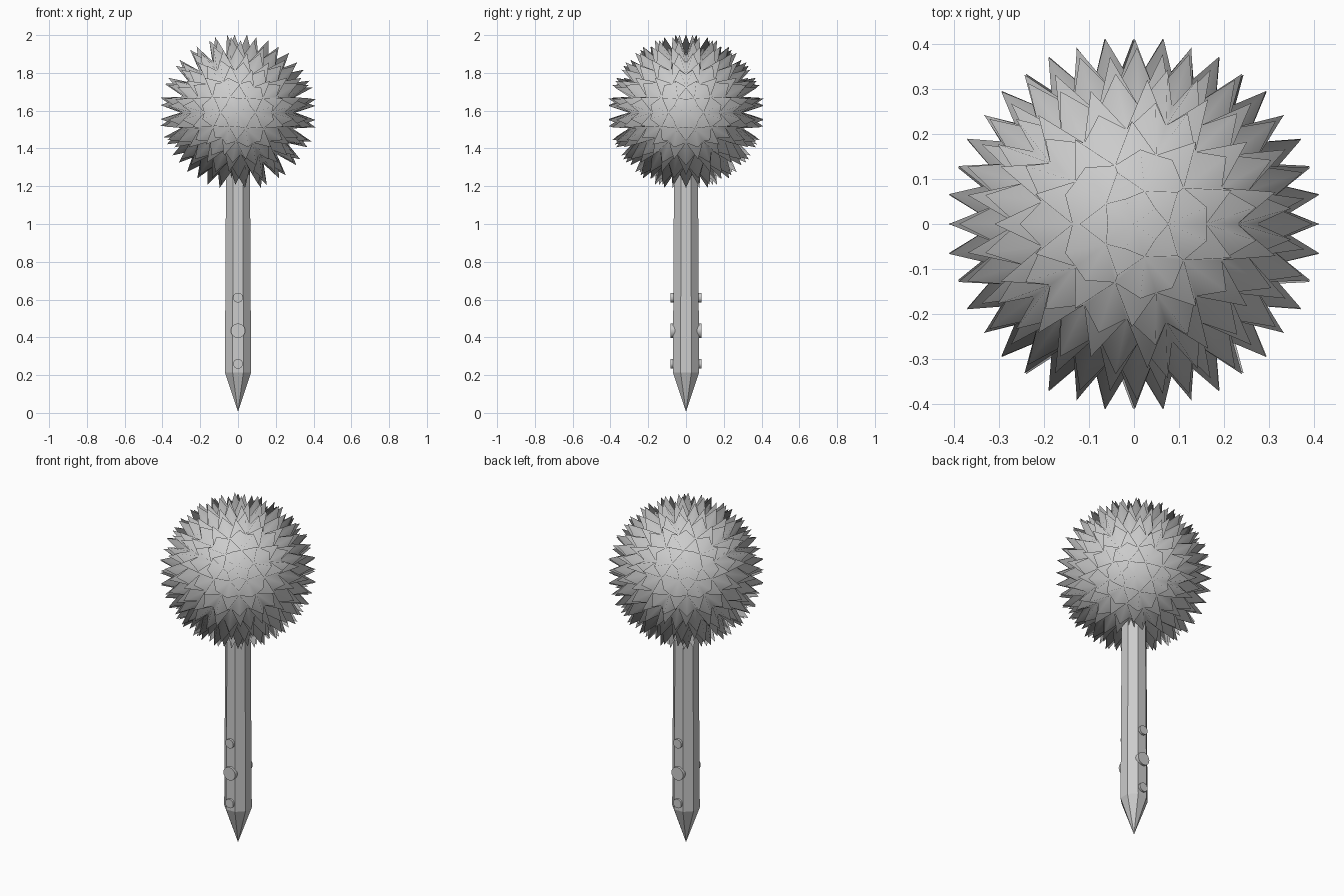
import bpy, bmesh
from math import pi
from mathutils import Matrix, Vector

cube = bpy.data.objects.get("Cube")
if cube:
    bpy.data.objects.remove(cube, do_unlink=True)


def make_material(name, color):
    mat = bpy.data.materials.new(name)
    mat.use_nodes = True
    mat.diffuse_color = color
    mat.node_tree.nodes["Principled BSDF"].inputs["Base Color"].default_value = color
    return mat


GREY = make_material("light grey metal", (0.6, 0.6, 0.6, 1))


def finish(bm, name, smooth=False):
    bmesh.ops.recalc_face_normals(bm, faces=bm.faces[:])
    for f in bm.faces:
        f.smooth = smooth
    mesh = bpy.data.meshes.new(name)
    bm.to_mesh(mesh)
    bm.free()
    mesh.materials.append(GREY)
    obj = bpy.data.objects.new(name, mesh)
    bpy.context.collection.objects.link(obj)
    return obj


# Spiked ball: every face of an icosphere is drawn out to a point
CENTRE = Vector((0, 0, 1.59))
bm = bmesh.new()
bmesh.ops.create_icosphere(bm, subdivisions=3, radius=0.305)
tips = bmesh.ops.poke(bm, faces=bm.faces[:])["verts"]
for v in tips:
    v.co = v.co.normalized() * 0.417
bmesh.ops.translate(bm, verts=bm.verts[:], vec=CENTRE)
finish(bm, "spiked_ball", smooth=True)

# Handle: tapered eight-sided shaft ending in a point
SIDES = 8
bm = bmesh.new()
rings = []
for radius, z in ((0.068, 1.4), (0.075, 0.215)):
    ring = bmesh.ops.create_circle(
        bm, segments=SIDES, radius=radius,
        matrix=Matrix.Translation((0, 0, z)) @ Matrix.Rotation(pi / SIDES, 4, "Z"))["verts"]
    rings.append(ring)
point = bm.verts.new((0, 0, 0.005))
top, bottom = rings
bm.faces.new(top)
for i in range(SIDES):
    j = (i + 1) % SIDES
    bm.faces.new((top[i], top[j], bottom[j], bottom[i]))
    bm.faces.new((bottom[i], bottom[j], point))
finish(bm, "handle")

# Round studs on the front and back of the handle
for side, sign in (("front", -1), ("back", 1)):
    for place, z, radius in (("lower", 0.26, 0.026), ("middle", 0.435, 0.038), ("upper", 0.61, 0.026)):
        bm = bmesh.new()
        bmesh.ops.create_cone(
            bm, cap_ends=True, segments=24, radius1=radius, radius2=radius, depth=0.024,
            matrix=Matrix.Translation((0, sign * 0.069, z)) @ Matrix.Rotation(pi / 2, 4, "X"))
        finish(bm, f"{side}_{place}_stud")
